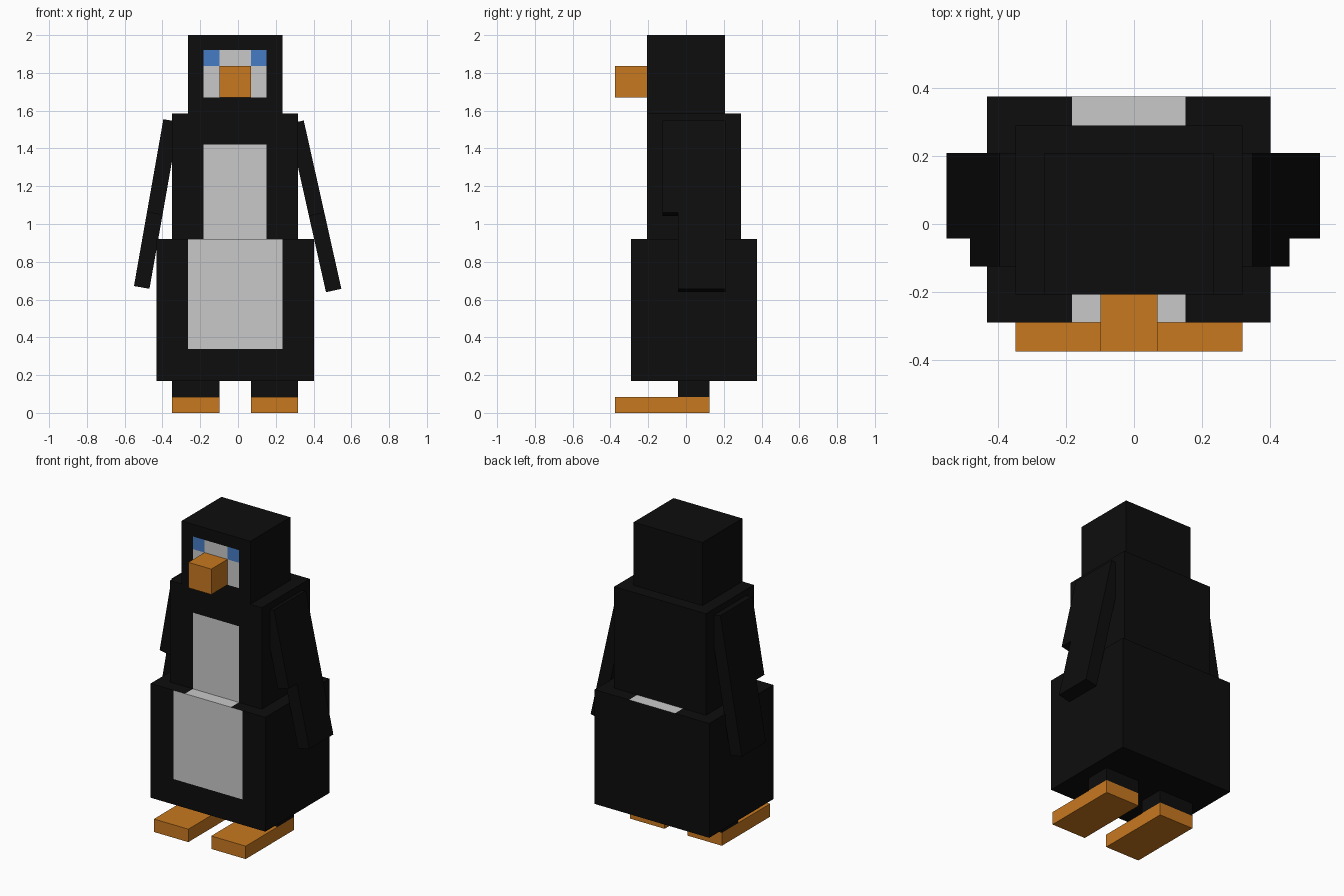
import bpy
import bmesh
from math import radians
from mathutils import Matrix, Vector

if "Cube" in bpy.data.objects:
    bpy.data.objects.remove(bpy.data.objects["Cube"])

U = 1 / 12      # one block unit
CX = -0.015     # body midline


def material(name, rgb):
    mat = bpy.data.materials.new(name)
    mat.use_nodes = True
    mat.diffuse_color = (*rgb, 1)
    bsdf = next(n for n in mat.node_tree.nodes if n.type == 'BSDF_PRINCIPLED')
    bsdf.inputs["Base Color"].default_value = (*rgb, 1)
    return mat


BLACK = material("black", (0.004, 0.004, 0.004))
WHITE = material("pale_grey", (0.584, 0.584, 0.584))
ORANGE = material("orange", (0.578, 0.19, 0.0145))
BLUE = material("blue", (0.06, 0.2, 0.56))


def box(name, x, y, z, mat, patches=(), turn=None):
    """Box from ranges; patches are (mat, normal, x range, z range) areas
    cut into the faces that point along the normal."""
    bm = bmesh.new()
    bmesh.ops.create_cube(bm, size=1)
    for v in bm.verts:
        v.co = [r[0] + (c + 0.5) * (r[1] - r[0]) for c, r in zip(v.co, (x, y, z))]
    mats = [mat]
    for p_mat, normal, px, pz in patches:
        for axis, cuts in ((0, px), (2, pz)):
            for c in cuts:
                no = Vector((0, 0, 0))
                no[axis] = 1
                bmesh.ops.bisect_plane(bm, geom=bm.verts[:] + bm.edges[:] + bm.faces[:],
                                       dist=1e-5, plane_co=no * c, plane_no=no)
    bm.normal_update()
    for p_mat, normal, px, pz in patches:
        if p_mat not in mats:
            mats.append(p_mat)
        for f in bm.faces:
            m = f.calc_center_median()
            if (f.normal.dot(normal) > 0.9 and px[0] < m.x < px[1]
                    and pz[0] - 0.001 < m.z < pz[1] + 0.001):
                f.material_index = mats.index(p_mat)
    if turn:
        bm.transform(turn)
    mesh = bpy.data.meshes.new(name)
    bm.to_mesh(mesh)
    bm.free()
    for m in mats:
        mesh.materials.append(m)
    obj = bpy.data.objects.new(name, mesh)
    bpy.context.collection.objects.link(obj)
    return obj


def span(half):
    return (CX - half * U, CX + half * U)


FRONT, UP = Vector((0, -1, 0)), Vector((0, 0, 1))
WAIST, NECK = 0.92, 1.586

# Torso: wide belly block, narrower chest block
box("belly", span(5), (-0.29, 0.375), (0.17, WAIST), BLACK,
    [(WHITE, FRONT, span(3), (0.337, WAIST)),
     (WHITE, UP, span(2), (WAIST, WAIST))])
box("chest", span(4), (-0.207, 0.29), (WAIST, NECK), BLACK,
    [(WHITE, FRONT, span(2), (WAIST, 1.42))])

# Head with pale face and blue eyes, then beak
eyes = [(BLUE, FRONT, (CX + a * U, CX + (a + 1) * U), (1.837, 1.92)) for a in (-2, 1)]
box("head", span(3), (-0.207, 0.207), (NECK, 2), BLACK,
    [(WHITE, FRONT, span(2), (1.67, 1.92))] + eyes)
box("beak", span(1), (-0.375, -0.207), (1.67, 1.837), ORANGE)

# Legs, feet and tilted flippers on each side
for side, s, tilt, top, length in (("left", 1, 12.6, (0.348, 1.548), 0.913),
                                   ("right", -1, 10, (-0.395, 1.555), 0.897)):
    x = sorted((CX + s * U, CX + s * 4 * U))
    box(side + "_leg", x, (-0.042, 0.125), (0.085, 0.17), BLACK)
    box(side + "_foot", x, (-0.375, 0.125), (0, 0.085), ORANGE)
    turn = (Matrix.Translation((top[0], 0, top[1]))
            @ Matrix.Rotation(radians(-s * tilt), 4, 'Y'))
    x = sorted((0, -s * U))
    box(side + "_flipper", x, (-0.042, 0.208), (-length, 0), BLACK, turn=turn)
    box(side + "_flipper_front", x, (-0.125, -0.042), (-0.5, 0), BLACK, turn=turn)
